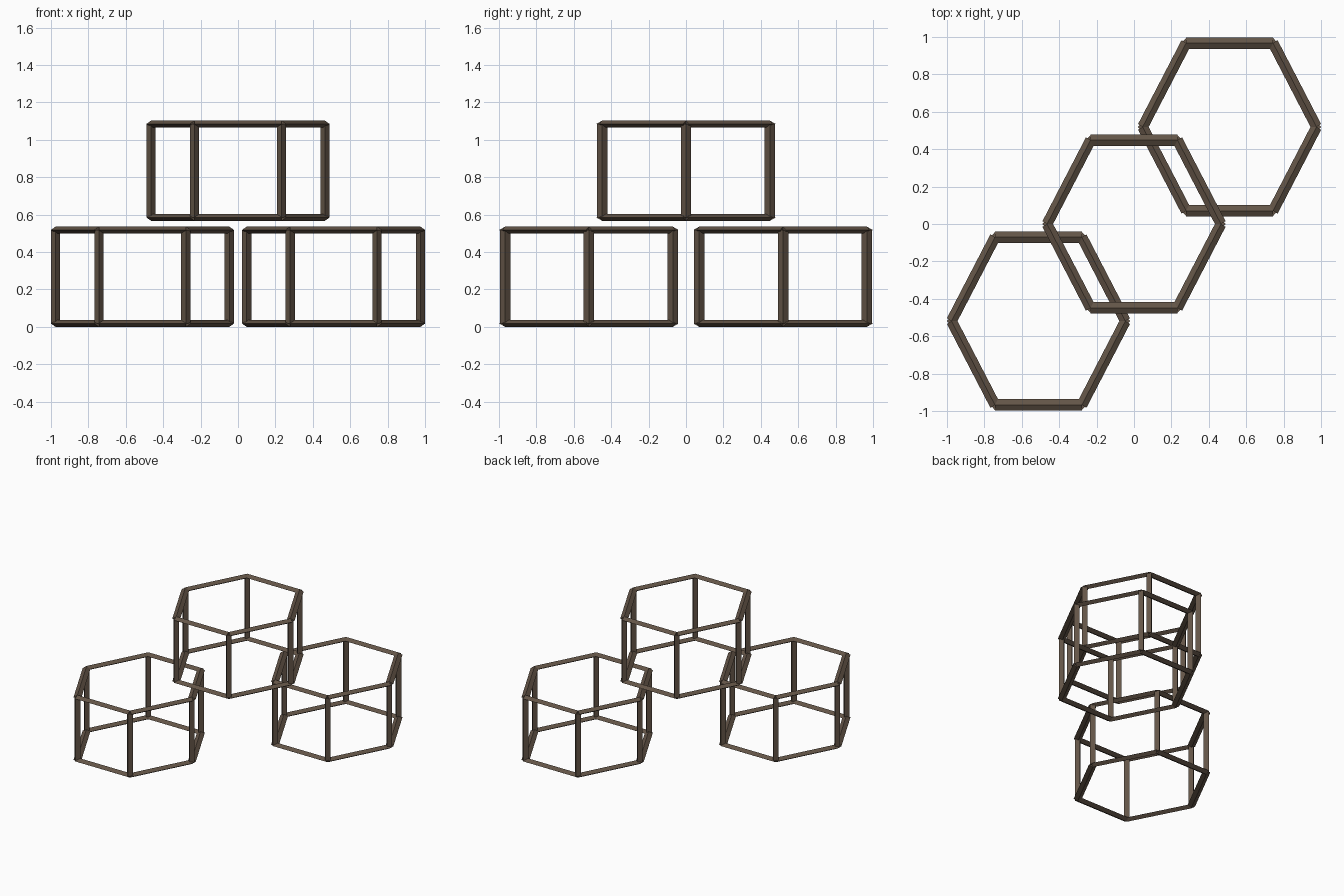
import bpy, bmesh, math
from mathutils import Vector

if "Cube" in bpy.data.objects:
    bpy.data.objects.remove(bpy.data.objects["Cube"])

R = 0.465          # hexagon radius before the stretch along y
STRETCH = 1.113    # y stretch of each frame
RAIL_W, RAIL_H = 0.028, 0.018   # half sizes of the diamond rail section
POST = 0.025       # half size of the diamond post section
GAP = 0.5          # distance between lower and upper rails

wood = bpy.data.materials.new("dark_wood")
wood.diffuse_color = (0.125, 0.09, 0.063, 1)
wood.use_nodes = True
wood.node_tree.nodes["Principled BSDF"].inputs["Base Color"].default_value = wood.diffuse_color


def diamond_bar(bm, a, b, side, up):
    """Four-sided bar from a to b with its section corners along side and up."""
    rings = [[bm.verts.new(p + d) for d in (side, up, -side, -up)] for p in (a, b)]
    lo, hi = rings
    for i in range(4):
        j = (i + 1) % 4
        bm.faces.new((lo[i], lo[j], hi[j], hi[i]))
    bm.faces.new(lo[::-1])
    bm.faces.new(hi)


def make_part(name, bars, location):
    bm = bmesh.new()
    for bar in bars:
        diamond_bar(bm, *bar)
    for v in bm.verts:
        v.co.y *= STRETCH
    bmesh.ops.recalc_face_normals(bm, faces=bm.faces)
    mesh = bpy.data.meshes.new(name)
    bm.to_mesh(mesh)
    bm.free()
    mesh.materials.append(wood)
    ob = bpy.data.objects.new(name, mesh)
    ob.location = location
    bpy.context.collection.objects.link(ob)


def hex_shelf(name, location):
    corners = [Vector((R * math.cos(math.radians(60 * i)),
                       R * math.sin(math.radians(60 * i)), 0)) for i in range(6)]
    lift = Vector((0, 0, GAP))
    up = Vector((0, 0, RAIL_H))
    # Hexagonal rings of rails
    for label, z in (("lower", Vector()), ("upper", lift)):
        rails = []
        for i in range(6):
            a, b = corners[i], corners[(i + 1) % 6]
            rails.append((a + z, b + z, (a + b).normalized() * RAIL_W, up))
        make_part(f"{name}_{label}_rails", rails, location)
    # Upright posts at the corners
    posts = [(c, c + lift, Vector((POST, 0, 0)), Vector((0, POST, 0))) for c in corners]
    make_part(f"{name}_posts", posts, location)


# Two frames on the floor and one stacked between them
hex_shelf("front_left_frame", (-0.511, -0.519, RAIL_H))
hex_shelf("back_right_frame", (0.511, 0.519, RAIL_H))
hex_shelf("top_frame", (0, 0, 0.585))
